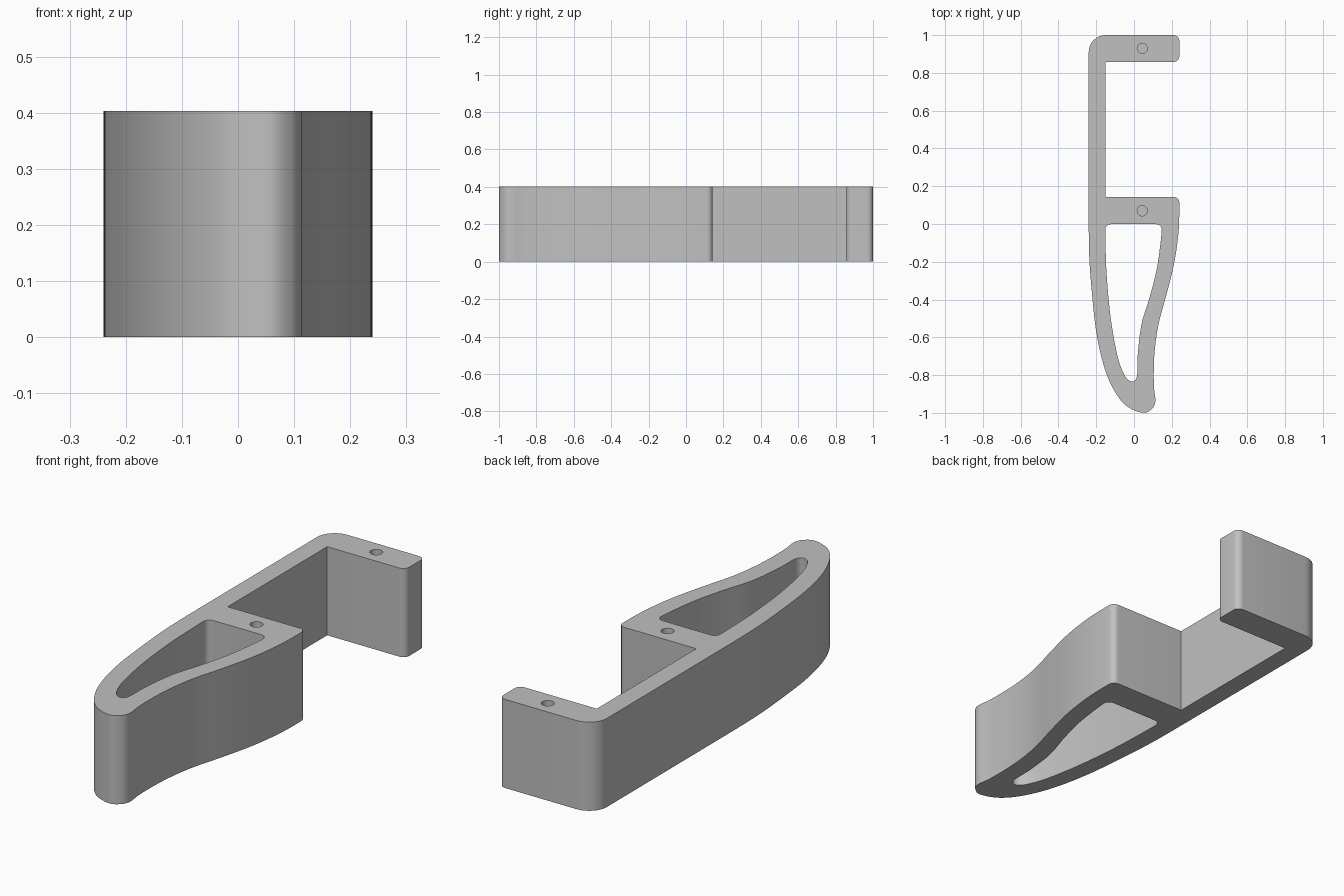
import bpy
import bmesh
import math
from mathutils import Vector

HEIGHT = 0.403

start_cube = bpy.data.objects.get("Cube")
if start_cube:
    bpy.data.objects.remove(start_cube, do_unlink=True)

grey = bpy.data.materials.new("plain grey")
grey.use_nodes = True
colour = (0.53, 0.53, 0.53, 1)
grey.diffuse_color = colour
grey.node_tree.nodes["Principled BSDF"].inputs["Base Color"].default_value = colour


def smooth_path(points, steps=6):
    """Smooth curve through all the points."""
    pts = [Vector(p) for p in points]
    pts = [pts[0]] + pts + [pts[-1]]
    path = []
    for a, b, c, d in zip(pts, pts[1:], pts[2:], pts[3:]):
        for i in range(steps):
            t = i / steps
            path.append(b + (c - a) * t / 2
                        + (2 * a - 5 * b + 4 * c - d) * t * t / 2
                        + (3 * b - a - 3 * c + d) * t ** 3 / 2)
    return path + [pts[-1]]


def fillet(x, y, radius, start, steps=8):
    """Counter-clockwise quarter round at a square corner."""
    begin = math.radians(start)
    middle = begin + math.pi / 4
    cx = x - math.copysign(radius, math.cos(middle))
    cy = y - math.copysign(radius, math.sin(middle))
    angles = [begin + math.pi / 2 * i / steps for i in range(steps + 1)]
    return [Vector((cx + radius * math.cos(a), cy + radius * math.sin(a))) for a in angles]


def prism(name, outline, bottom, top):
    """Closed outline extruded upwards."""
    bm = bmesh.new()
    base = bm.faces.new([bm.verts.new((p[0], p[1], bottom)) for p in outline])
    raised = bmesh.ops.extrude_face_region(bm, geom=[base], use_keep_orig=True)
    verts = [g for g in raised["geom"] if isinstance(g, bmesh.types.BMVert)]
    bmesh.ops.translate(bm, verts=verts, vec=(0, 0, top - bottom))
    bmesh.ops.recalc_face_normals(bm, faces=bm.faces)
    mesh = bpy.data.meshes.new(name)
    bm.to_mesh(mesh)
    bm.free()
    mesh.materials.append(grey)
    obj = bpy.data.objects.new(name, mesh)
    bpy.context.collection.objects.link(obj)
    return obj


# Clip outline: curved nose, then the two arms and the straight spine
nose = smooth_path([
    (-0.24, 0), (-0.237, -0.17), (-0.225, -0.34), (-0.2, -0.57), (-0.157, -0.76),
    (-0.1, -0.89), (-0.035, -0.967), (0.045, -0.999), (0.09, -0.983), (0.113, -0.94),
    (0.105, -0.85), (0.108, -0.69), (0.13, -0.53), (0.177, -0.355),
    (0.215, -0.195), (0.235, -0.05), (0.24, 0.05)])
outline = (nose
           + fillet(0.24, 0.143, 0.03, 0)
           + [(-0.152, 0.143), (-0.152, 0.858)]
           + fillet(0.24, 0.858, 0.03, 270)
           + fillet(0.24, 1, 0.03, 0)
           + fillet(-0.24, 1, 0.09, 90))
clip = prism("clip_body", outline, 0, HEIGHT)

# Tapered opening through the nose
opening = (smooth_path([
    (-0.152, -0.05), (-0.145, -0.265), (-0.123, -0.5), (-0.087, -0.7),
    (-0.05, -0.8), (-0.015, -0.833), (0.015, -0.81), (0.02, -0.69),
    (0.04, -0.53), (0.085, -0.38), (0.122, -0.23), (0.143, -0.08)])
    + fillet(0.147, -0.001, 0.03, 0)
    + fillet(-0.152, -0.001, 0.03, 90))
cutters = [prism("nose_opening_cutter", opening, -0.1, HEIGHT + 0.1)]

# Blind pin holes in the arms
for name, y in (("middle", 0.07), ("back", 0.93)):
    turn = [math.tau * i / 32 for i in range(32)]
    circle = [(0.044 + 0.027 * math.cos(a), y + 0.027 * math.sin(a)) for a in turn]
    cutters.append(prism(name + "_hole_cutter", circle, 0.1, HEIGHT + 0.1))

bpy.ops.object.select_all(action="DESELECT")
clip.select_set(True)
bpy.context.view_layer.objects.active = clip
for cutter in cutters:
    cutter.hide_render = True
    cut = clip.modifiers.new(cutter.name, "BOOLEAN")
    cut.operation = "DIFFERENCE"
    cut.solver = "EXACT"
    cut.object = cutter
    bpy.ops.object.modifier_apply(modifier=cut.name)
    bpy.data.objects.remove(cutter, do_unlink=True)

bpy.ops.object.shade_smooth_by_angle(angle=math.radians(30))
